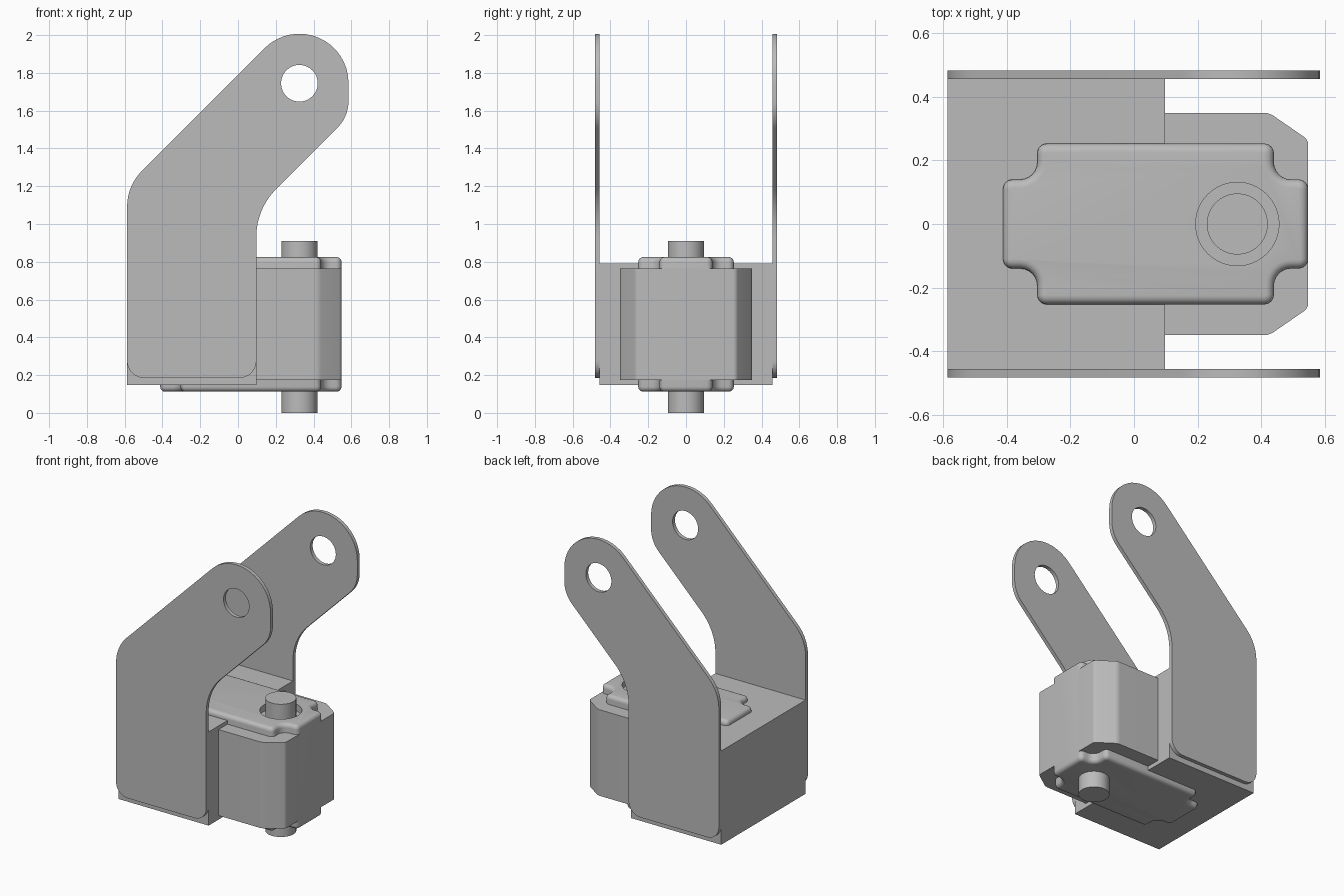
import bpy, bmesh, math
from mathutils import Vector, Matrix

cube = bpy.data.objects.get("Cube")
if cube:
    bpy.data.objects.remove(cube, do_unlink=True)

grey = bpy.data.materials.new("plain grey")
grey.use_nodes = True
tone = (0.5, 0.5, 0.5, 1)
grey.diffuse_color = tone
grey.node_tree.nodes["Principled BSDF"].inputs["Base Color"].default_value = tone


def rounded(corners, steps=10):
    """Replace each (x, y, radius) corner by a tangent arc."""
    pts = []
    for i, (x, y, r) in enumerate(corners):
        p = Vector((x, y))
        if r == 0:
            pts.append(p)
            continue
        a = (Vector(corners[i - 1][:2]) - p).normalized()
        b = (Vector(corners[(i + 1) % len(corners)][:2]) - p).normalized()
        half = a.angle(b) / 2
        centre = p + (a + b).normalized() * r / math.sin(half)
        start = p + a * r / math.tan(half) - centre
        end = p + b * r / math.tan(half) - centre
        sweep = start.angle_signed(end)
        for k in range(steps + 1):
            t = -sweep * k / steps
            pts.append(centre + Matrix.Rotation(t, 2) @ start)
    return pts


def prism(name, pts, low, high, upright=False, soft=0):
    """Extrude an outline along z, or along y when upright."""
    bm = bmesh.new()
    base = [bm.verts.new((p[0], p[1], low)) for p in pts]
    face = bm.faces.new(base)
    top = bmesh.ops.extrude_face_region(bm, geom=[face])["geom"]
    moved = [v for v in top if isinstance(v, bmesh.types.BMVert)]
    bmesh.ops.translate(bm, verts=moved, vec=(0, 0, high - low))
    if soft:
        rims = [e for e in bm.edges if abs(e.verts[0].co.z - e.verts[1].co.z) < 1e-5]
        bmesh.ops.bevel(bm, geom=rims, offset=soft, segments=5, profile=0.5,
                        affect='EDGES', clamp_overlap=False)
    if upright:
        bmesh.ops.transform(bm, matrix=Matrix.Rotation(math.pi / 2, 4, 'X'), verts=bm.verts)
    bmesh.ops.recalc_face_normals(bm, faces=bm.faces)
    mesh = bpy.data.meshes.new(name)
    bm.to_mesh(mesh)
    bm.free()
    obj = bpy.data.objects.new(name, mesh)
    bpy.context.collection.objects.link(obj)
    mesh.materials.append(grey)
    return obj


def circle(x, y, r, n=64):
    return [(x + r * math.cos(2 * math.pi * k / n), y + r * math.sin(2 * math.pi * k / n))
            for k in range(n)]


def cut(obj, cutter):
    mod = obj.modifiers.new("cut", 'BOOLEAN')
    mod.operation = 'DIFFERENCE'
    mod.solver = 'EXACT'
    mod.object = cutter
    cutter.hide_render = True
    cutter.hide_set(True)


def smooth(obj):
    bpy.ops.object.select_all(action='DESELECT')
    obj.select_set(True)
    bpy.context.view_layer.objects.active = obj
    bpy.ops.object.shade_smooth_by_angle(angle=math.radians(30))


SHAFT_X = 0.325
parts = []

# Bent side arms with a pivot hole
arm_outline = rounded([
    (-0.587, 0.185, 0.09), (0.097, 0.185, 0.09), (0.097, 1.08, 0.36),
    (0.585, 1.568, 0.2), (0.585, 2.375, 0.26), (-0.587, 1.203, 0.27)], 16)
hole = prism("pivot_hole_cutter", circle(SHAFT_X, 1.745, 0.097), -0.6, 0.6, upright=True)
for name, low in (("right_arm", 0.457), ("left_arm", -0.483)):
    arm = prism(name, arm_outline, low, low + 0.026, upright=True)
    cut(arm, hole)
    parts.append(arm)

# Mounting block between the arms
w = 0.457
parts.append(prism("mounting_block",
                   [(-0.587, -w), (0.097, -w), (0.097, w), (-0.587, w)], 0.147, 0.79))

# Motor body with chamfered front corners
parts.append(prism("motor_body", rounded([
    (-0.3, -0.35, 0), (0.425, -0.35, 0.06), (0.548, -0.265, 0.03),
    (0.548, 0.265, 0.03), (0.425, 0.35, 0.06), (-0.3, 0.35, 0)], 6), 0.175, 0.765))

# Cross-shaped cover showing above and below the body
quarter = [(0.48, 0.14, 0.03), (0.372, 0.14, 0.055), (0.372, 0.253, 0.03)]
half = quarter + [(-x, y, r) for x, y, r in reversed(quarter)]
loop = half + [(x, -y, r) for x, y, r in reversed(half)]
cover = prism("motor_cover", rounded([(x + 0.068, y, r) for x, y, r in loop], 6),
              0.112, 0.825, soft=0.027)
cut(cover, prism("shaft_recess_cutter", circle(SHAFT_X, 0, 0.131), 0.78, 0.9))
parts.append(cover)

# Output shaft through the motor
parts.append(prism("output_shaft", circle(SHAFT_X, 0, 0.096), 0, 0.91))

for part in parts:
    smooth(part)
